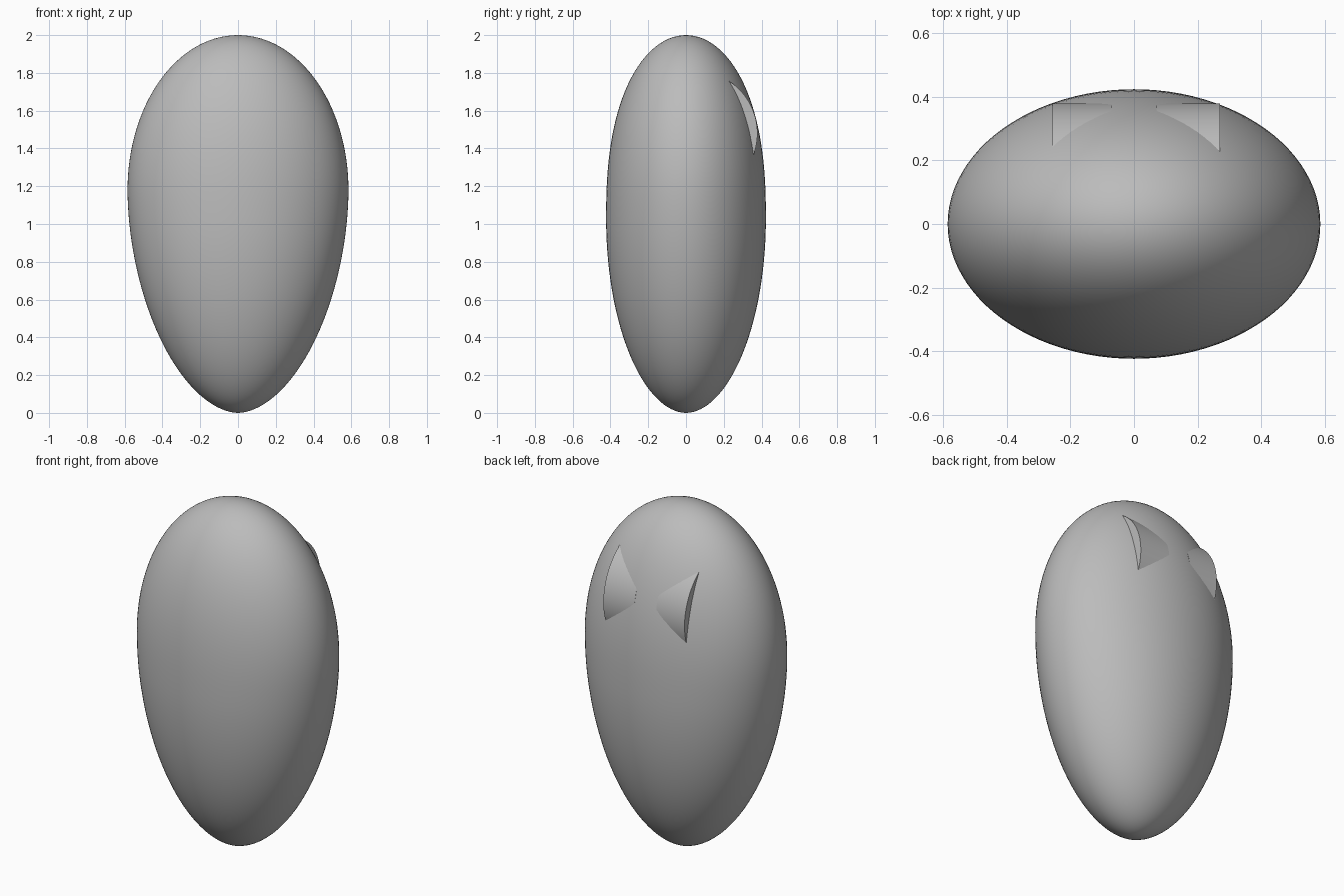
import bpy
import bmesh
import math
from mathutils import Matrix

default = bpy.data.objects.get("Cube")
if default:
    bpy.data.objects.remove(default, do_unlink=True)

# Single plain grey
grey = bpy.data.materials.new("plain grey")
grey.use_nodes = True
colour = (0.5, 0.5, 0.5, 1)
grey.diffuse_color = colour
grey.node_tree.nodes["Principled BSDF"].inputs["Base Color"].default_value = colour


def add_object(name, bm):
    mesh = bpy.data.meshes.new(name)
    bm.to_mesh(mesh)
    bm.free()
    mesh.materials.append(grey)
    obj = bpy.data.objects.new(name, mesh)
    bpy.context.collection.objects.link(obj)
    bpy.ops.object.select_all(action="DESELECT")
    obj.select_set(True)
    bpy.context.view_layer.objects.active = obj
    bpy.ops.object.shade_smooth_by_angle(angle=math.radians(35))
    return obj


def egg_radius(z, widest, radius, top, bottom):
    """Half width at height z; top and bottom are (power, root) pairs."""
    span = 2 - widest if z > widest else widest
    power, root = top if z > widest else bottom
    t = min(abs(z - widest) / span, 1)
    return radius * (1 - t ** power) ** root


# Egg-shaped head, broad near the top and flattened front to back
bm = bmesh.new()
bmesh.ops.create_uvsphere(bm, u_segments=96, v_segments=64, radius=1)
for v in bm.verts:
    z = 1 + v.co.z
    ring = math.hypot(v.co.x, v.co.y)
    if ring > 1e-4:
        v.co.x *= egg_radius(z, 1.18, 0.585, (2, 0.5), (1.85, 0.55)) / ring
        v.co.y *= egg_radius(z, 1.03, 0.423, (2.4, 0.5), (2, 0.52)) / ring
    v.co.z = z
add_object("head", bm)

# Two sideways drums, sunk in the back so that only a wedge of each shows
for name, inner, outer in (("left_wedge", 0.07, 0.27), ("right_wedge", -0.07, -0.255)):
    bm = bmesh.new()
    place = Matrix.Translation(((inner + outer) / 2, 0.048, 1.48))
    bmesh.ops.create_cone(bm, cap_ends=True, segments=96, radius1=0.33, radius2=0.33,
                          depth=abs(outer - inner),
                          matrix=place @ Matrix.Rotation(math.pi / 2, 4, "Y"))
    add_object(name, bm)
